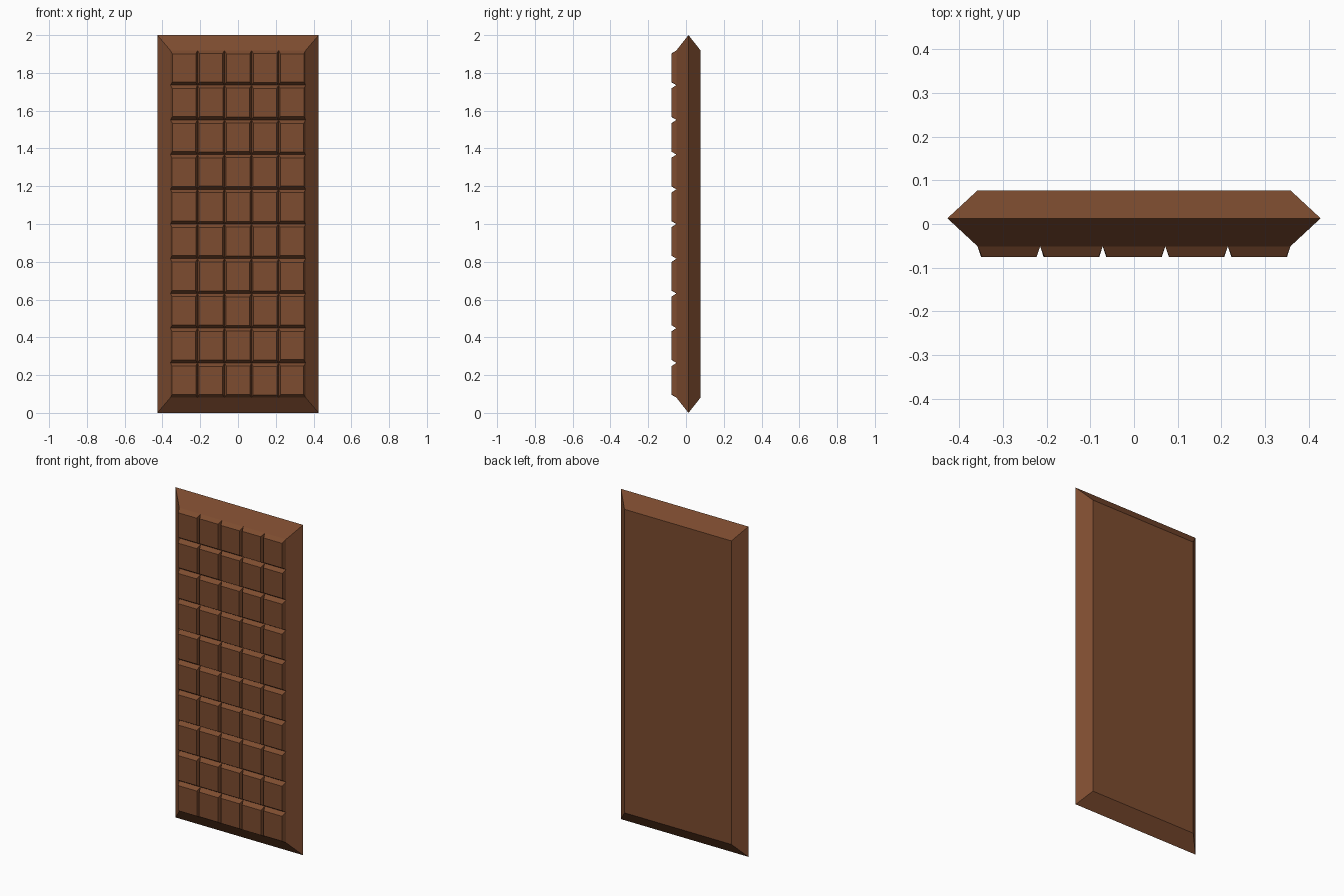
import bpy, bmesh, random

if "Cube" in bpy.data.objects:
    bpy.data.objects.remove(bpy.data.objects["Cube"])

random.seed(4)
W, H = 0.427, 2.0             # half width, height of the rim
IW, Z0, Z1 = 0.358, 0.081, 1.919   # front and back panel limits
RIM_Y, BACK_Y, BASE_Y, TILE_Y = 0.013, 0.077, -0.051, -0.076
COLS, ROWS = 5, 10

brown = bpy.data.materials.new("milk_chocolate_brown")
brown.diffuse_color = (0.205, 0.072, 0.029, 1)
brown.use_nodes = True
brown.node_tree.nodes["Principled BSDF"].inputs["Base Color"].default_value = brown.diffuse_color


def ring(bm, x0, x1, z0, z1, y):
    return [bm.verts.new(p) for p in ((x0, y, z0), (x1, y, z0), (x1, y, z1), (x0, y, z1))]


def bridge(bm, a, b):
    for i in range(4):
        j = (i + 1) % 4
        bm.faces.new((a[i], a[j], b[j], b[i]))


def finish(bm, name):
    me = bpy.data.meshes.new(name)
    bm.to_mesh(me)
    bm.free()
    me.materials.append(brown)
    ob = bpy.data.objects.new(name, me)
    bpy.context.collection.objects.link(ob)
    return ob


# Slab: bevelled to a sharp rim on all four sides
bm = bmesh.new()
front = ring(bm, -IW, IW, Z0, Z1, BASE_Y)
rim = ring(bm, -W, W, 0, H, RIM_Y)
back = ring(bm, -IW, IW, Z0, Z1, BACK_Y)
bm.faces.new(front)
bridge(bm, rim, front)
bridge(bm, back, rim)
bm.faces.new(back[::-1])
bmesh.ops.recalc_face_normals(bm, faces=bm.faces)
finish(bm, "chocolate_slab")

# Segments: tapered tiles with small hand-made variations
bm = bmesh.new()
dx, dz = 2 * IW / COLS, (Z1 - Z0) / ROWS
for r in range(ROWS):
    for c in range(COLS):
        x, z = -IW + c * dx, Z0 + r * dz
        wob = [random.uniform(0, 0.003) for _ in range(4)]
        base = ring(bm, x, x + dx, z, z + dz, BASE_Y)
        top = ring(bm, x + 0.008 + wob[0], x + dx - 0.008 - wob[1],
                   z + 0.014 + wob[2], z + dz - 0.016 - wob[3], TILE_Y)
        bridge(bm, base, top)
        bm.faces.new(top)
finish(bm, "chocolate_segments")
